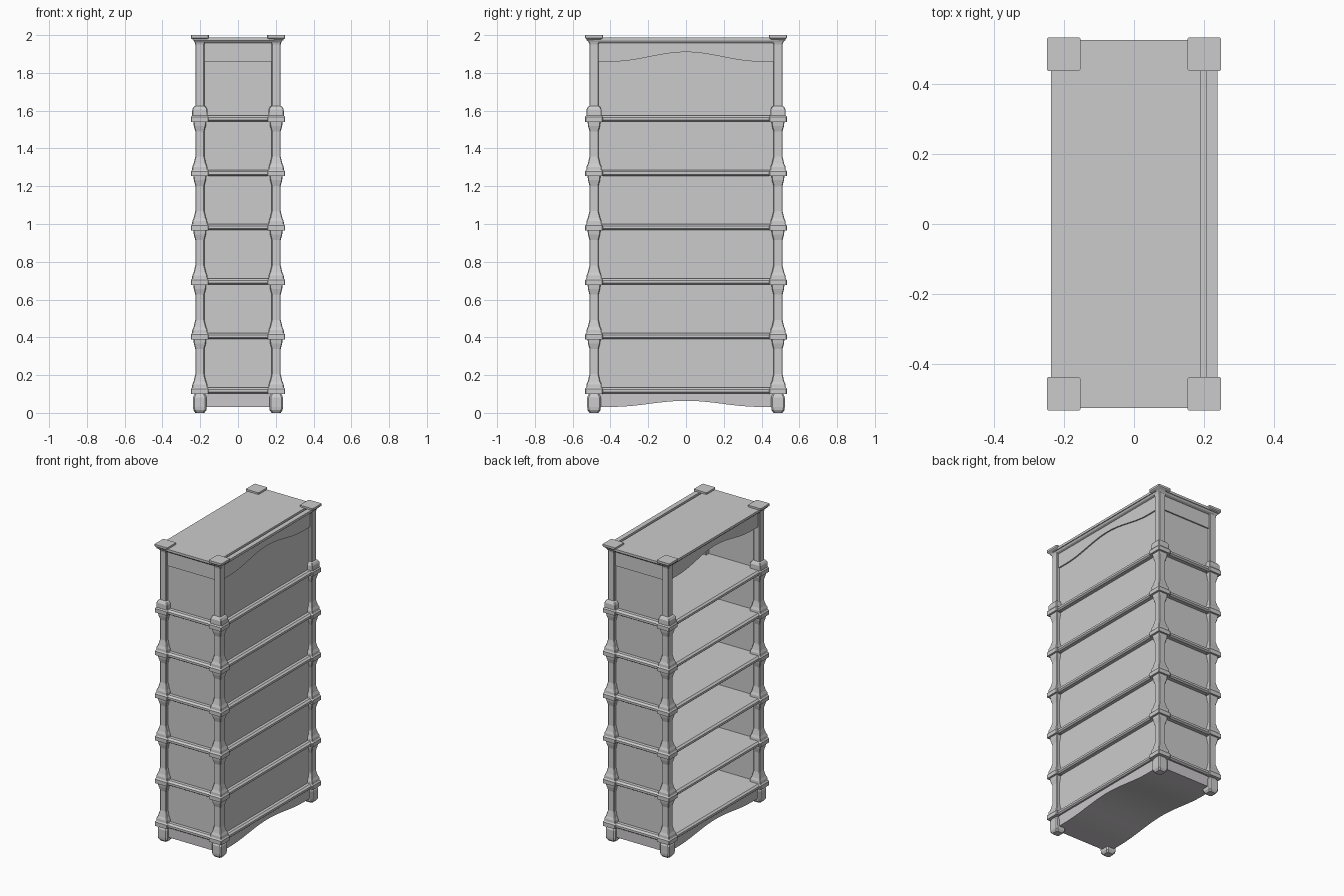
import bpy, bmesh, math

cube = bpy.data.objects.get("Cube")
if cube:
    bpy.data.objects.remove(cube)


def make_material(name, colour):
    mat = bpy.data.materials.new(name)
    mat.use_nodes = True
    mat.diffuse_color = colour
    mat.node_tree.nodes["Principled BSDF"].inputs["Base Color"].default_value = colour
    return mat


GREY = make_material("light grey", (0.6, 0.6, 0.6, 1))
TINTED = make_material("warm lilac grey", (0.59, 0.57, 0.59, 1))


def finish(name, bm, mat):
    bmesh.ops.recalc_face_normals(bm, faces=bm.faces)
    mesh = bpy.data.meshes.new(name)
    bm.to_mesh(mesh)
    bm.free()
    mesh.materials.append(mat)
    obj = bpy.data.objects.new(name, mesh)
    bpy.context.collection.objects.link(obj)
    return obj


def loft(name, rings, cx=0, cy=0, chamfer=0.004):
    """Stack chamfered rectangles given as (z, half x, half y)."""
    bm = bmesh.new()
    previous = None
    for z, hx, hy in rings:
        c = chamfer
        outline = [(hx, c - hy), (hx, hy - c), (hx - c, hy), (c - hx, hy),
                   (-hx, hy - c), (-hx, c - hy), (c - hx, -hy), (hx - c, -hy)]
        ring = [bm.verts.new((cx + x, cy + y, z)) for x, y in outline]
        if previous:
            for i in range(8):
                j = (i + 1) % 8
                bm.faces.new((previous[i], previous[j], ring[j], ring[i]))
        else:
            bm.faces.new(ring[::-1])
        previous = ring
    bm.faces.new(previous)
    return finish(name, bm, GREY)


def box(name, x0, x1, y0, y1, z0, z1):
    bm = bmesh.new()
    bmesh.ops.create_cube(bm, size=1)
    for v in bm.verts:
        v.co = (x1 if v.co.x > 0 else x0, y1 if v.co.y > 0 else y0,
                z1 if v.co.z > 0 else z0)
    return finish(name, bm, GREY)


def arched_board(name, x0, x1, half, bottom, top, rise, mat, steps=24):
    """Board across the width whose lower edge swells up in the middle."""
    points = [(half, top), (-half, top), (-half, bottom)]
    for i in range(steps + 1):
        y = -0.39 + 0.78 * i / steps
        points.append((y, bottom + rise * (1 + math.cos(math.pi * y / 0.39)) / 2))
    points.append((half, bottom))
    bm = bmesh.new()
    face = bm.faces.new([bm.verts.new((x0, y, z)) for y, z in points])
    new = bmesh.ops.extrude_face_region(bm, geom=[face])["geom"]
    verts = [g for g in new if isinstance(g, bmesh.types.BMVert)]
    bmesh.ops.translate(bm, verts=verts, vec=(x1 - x0, 0, 0))
    return finish(name, bm, mat)


PX, PY = 0.202, 0.487
LEVELS = [0.135 + 0.288 * i for i in range(6)]

# Post outline: a moulded collar at each shelf, slim shaft between
COLLAR = [(-0.085, 0.024), (-0.055, 0.032), (-0.034, 0.034), (-0.034, 0.047),
          (-0.008, 0.047), (0, 0.041), (0.016, 0.04), (0.032, 0.033), (0.07, 0.024)]
post = []
for n, level in enumerate(LEVELS):
    collar = COLLAR
    if n == 0:
        collar = COLLAR[3:]
    elif n == len(LEVELS) - 1:
        collar = COLLAR[:6] + [(0.032, 0.04), (0.046, 0.032), (0.05, 0.024)]
    post += [(level + dz, r, r) for dz, r in collar]
post += [(z, r, r) for z, r in [(1.95, 0.024), (1.972, 0.03), (1.982, 0.045),
                                (1.986, 0.048), (2.0, 0.048)]]
foot = [(z, r, r) for z, r in [(0, 0.024), (0.014, 0.034), (0.03, 0.036),
                               (0.082, 0.036), (0.094, 0.031), (0.102, 0.026)]]

# Corner posts and feet
for sx, side in ((-1, "right"), (1, "left")):
    for sy, end in ((-1, "front"), (1, "back")):
        loft(f"{end}_{side}_post", post, sx * PX, sy * PY)
        loft(f"{end}_{side}_foot", foot, sx * PX, sy * PY, 0.008)

# Shelves with moulded edges
for n, level in enumerate(LEVELS):
    loft(f"shelf_{n + 1}", [(level - 0.032, 0.229, 0.515), (level - 0.024, 0.238, 0.526),
                            (level - 0.01, 0.238, 0.526), (level, 0.226, 0.513)])

# Closed long side, end panels and their headers
box("long_panel", 0.19, 0.206, -0.48, 0.48, 0.12, 1.97)
for s, end in ((-1, "front"), (1, "back")):
    ya, yb, yc = sorted((s * 0.474, s * 0.49)), sorted((s * 0.474, s * 0.499)), 0.19
    box(f"{end}_end_panel", -yc, yc, *ya, 0.12, 1.97)
    box(f"{end}_end_header", -yc, yc, *yb, 1.86, 1.97)

# Arched headers above the open and closed sides
arched_board("closed_side_header", 0.2, 0.215, 0.48, 1.86, 1.97, 0.05, GREY)
arched_board("open_side_header", -0.215, -0.197, 0.48, 1.86, 1.97, 0.05, GREY)

# Arched plinth
arched_board("plinth", -0.218, 0.218, 0.503, 0.032, 0.105, 0.032, TINTED)

# Top: cornice, main board and the rail behind a narrow groove
loft("cornice", [(1.957, 0.216, 0.503), (1.962, 0.228, 0.515), (1.974, 0.236, 0.525)])
box("top_board", -0.238, 0.19, -0.528, 0.528, 1.972, 1.988)
box("top_rail", 0.207, 0.24, -0.49, 0.49, 1.972, 1.988)
